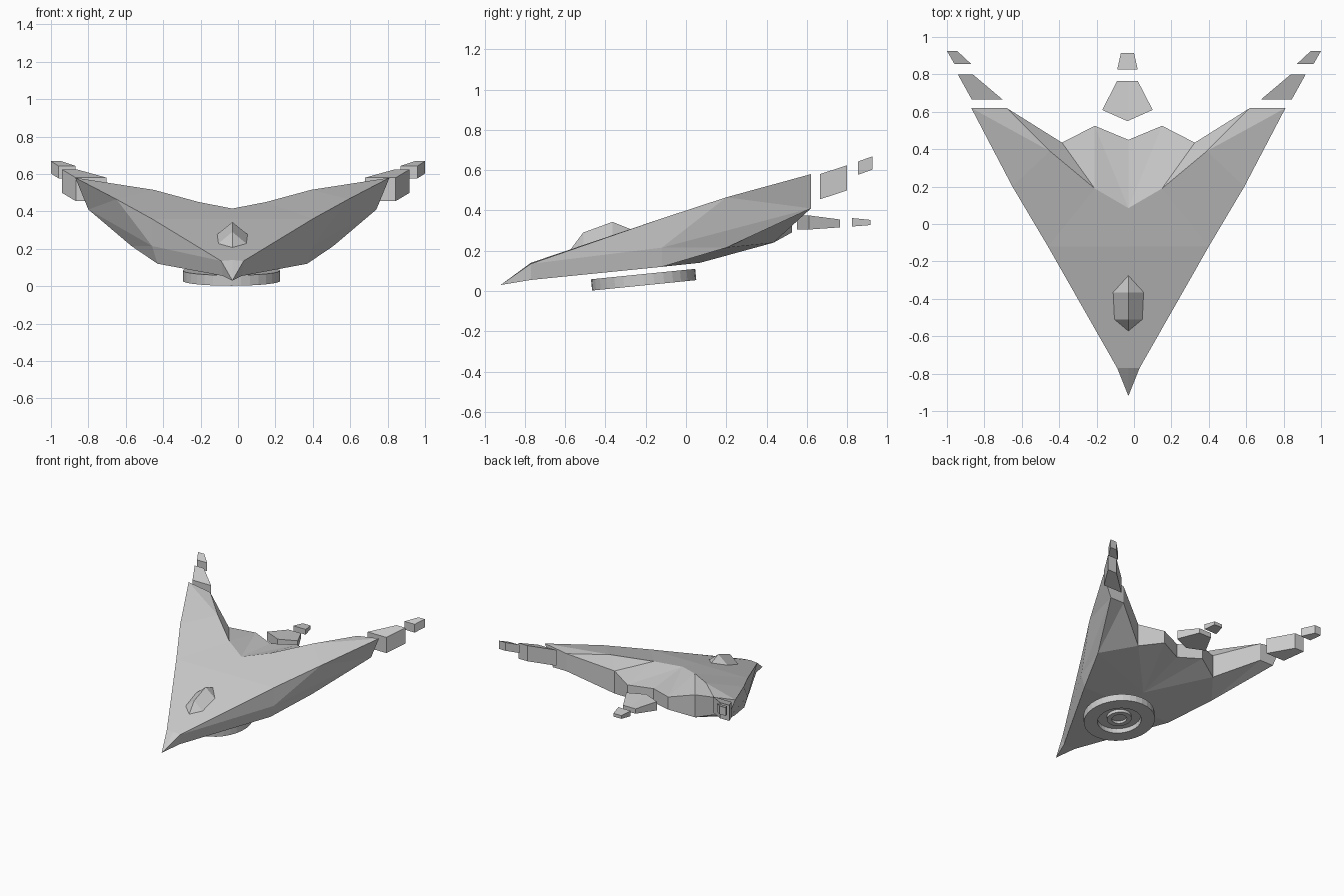
import bpy, bmesh, math
from mathutils import Matrix, Vector

if "Cube" in bpy.data.objects:
    bpy.data.objects.remove(bpy.data.objects["Cube"])


def build(name, pts, faces, cx):
    """Mesh from half-model points (dict) and faces, mirrored about x = cx."""
    bm = bmesh.new()
    for s in (1, -1):
        v = {k: bm.verts.new((cx + s * p[0], p[1], p[2])) for k, p in pts.items()}
        for f in faces:
            bm.faces.new([v[k] for k in f])
    bmesh.ops.remove_doubles(bm, verts=bm.verts, dist=1e-4)
    bmesh.ops.recalc_face_normals(bm, faces=bm.faces)
    me = bpy.data.meshes.new(name)
    bm.to_mesh(me)
    bm.free()
    ob = bpy.data.objects.new(name, me)
    bpy.context.collection.objects.link(ob)
    return ob


def prism(name, outline, low, high, cx, centred=False):
    """Mirrored prism; low/high give z for each y. Centred ones lie open on the axis."""
    n = len(outline)
    pts = {}
    for i, (x, y) in enumerate(outline):
        pts[i] = (x, y, low(y))
        pts[i + n] = (x, y, high(y))
    faces = [tuple(range(n)), tuple(range(n, 2 * n))]
    for i in range(n - 1 if centred else n):
        j = (i + 1) % n
        faces.append((i, j, j + n, i + n))
    return build(name, pts, faces, cx)


# Arrow-shaped hull, one half
hull = {
    "N": (0, -.92, .03), "A": (.06, -.77, .135), "A0": (0, -.77, .14),
    "B": (.43, -.12, .36), "B0": (0, -.12, .36), "C": (.62, .20, .465),
    "T": (.84, .62, .58), "D": (.42, .39, .515), "E": (.18, .19, .45),
    "F": (0, .085, .415), "G": (.65, .62, .55), "H": (.355, .435, .42),
    "I": (.18, .525, .39), "J": (0, .45, .38),
    "A2": (.05, -.77, .055), "A3": (0, -.77, .055), "B1": (.43, -.12, .215),
    "B2": (.40, -.12, .12), "B3": (0, -.12, .12), "C2": (.54, .20, .215),
    "T2": (.77, .62, .41), "G2": (.65, .62, .41), "H2": (.355, .435, .24),
    "I2": (.18, .525, .29), "J2": (0, .45, .27), "F2": (0, .07, .14),
}
hull_faces = """N A A0|A0 A B B0|B0 B E F|B C D E|C T D|T G D|D G H|D H E|E H I|E I F|F I J
N A2 A|A B1 B|A A2 B2 B1|B B1 C|B1 B2 C2|B1 C2 T2|B1 T2 C|C T2 T
T T2 G2 G|G G2 H2 H|H H2 I2 I|I I2 J2 J
N A3 A2|A3 B3 B2 A2|B3 F2 C2 B2|F2 H2 C2|C2 H2 G2|C2 G2 T2|F2 I2 H2|F2 J2 I2"""
build("hull", hull, [f.split() for f in hull_faces.replace("\n", "|").split("|")], -.03)

# Faceted canopy
canopy = {
    "n": (0, -.585, .19), "r1": (0, -.51, .29), "r2": (0, -.365, .343), "e": (0, -.27, .305),
    "s1": (.09, -.51, .215), "s2": (.09, -.365, .27),
}
build("canopy", canopy, [("n", "s1", "r1"), ("r1", "s1", "s2", "r2"), ("r2", "s2", "e"),
                         ("n", "e", "s2", "s1")], -.03)

# Floating wing tip segments
prism("wing_tip_inner", [(.69, .665), (.855, .665), (.93, .80), (.85, .80)],
      lambda y: .455 + (y - .665) * .33, lambda y: .58 + (y - .665) * .33, -.012)
prism("wing_tip_outer", [(.87, .855), (.96, .855), (1.0, .925), (.945, .925)],
      lambda y: .577 + (y - .855) * .36, lambda y: .643 + (y - .855) * .36, 0)

# Floating tail segments
prism("tail_inner", [(0, .55), (.135, .61), (.055, .765), (0, .765)],
      lambda y: .305 + max(0, y - .61) * .07, lambda y: .375 - max(0, y - .61) * .13, -.035, True)
prism("tail_outer", [(0, .825), (.055, .825), (.035, .915), (0, .915)],
      lambda y: .32 + (y - .825) * .08, lambda y: .362 - (y - .825) * .1, -.035, True)

# Tilted engine ring, lathed with a stepped recess underneath
profile = [(0, .03), (.26, .03), (.26, -.026), (.16, -.026), (.16, .012), (.09, .012),
           (.09, -.012), (.055, -.012), (.055, .008), (0, .008)]
bm = bmesh.new()
vs = [bm.verts.new((r, 0, z)) for r, z in profile]
es = [bm.edges.new(p) for p in zip(vs, vs[1:])]
bmesh.ops.spin(bm, geom=vs + es, cent=(0, 0, 0), axis=(0, 0, 1), angle=2 * math.pi,
               steps=32, use_duplicate=False)
bmesh.ops.remove_doubles(bm, verts=bm.verts, dist=1e-4)
bmesh.ops.recalc_face_normals(bm, faces=bm.faces)
me = bpy.data.meshes.new("engine_ring")
bm.to_mesh(me)
bm.free()
ring = bpy.data.objects.new("engine_ring", me)
bpy.context.collection.objects.link(ring)
ring.location = (-.035, -.21, .054)
ring.rotation_euler.x = math.radians(5.7)
